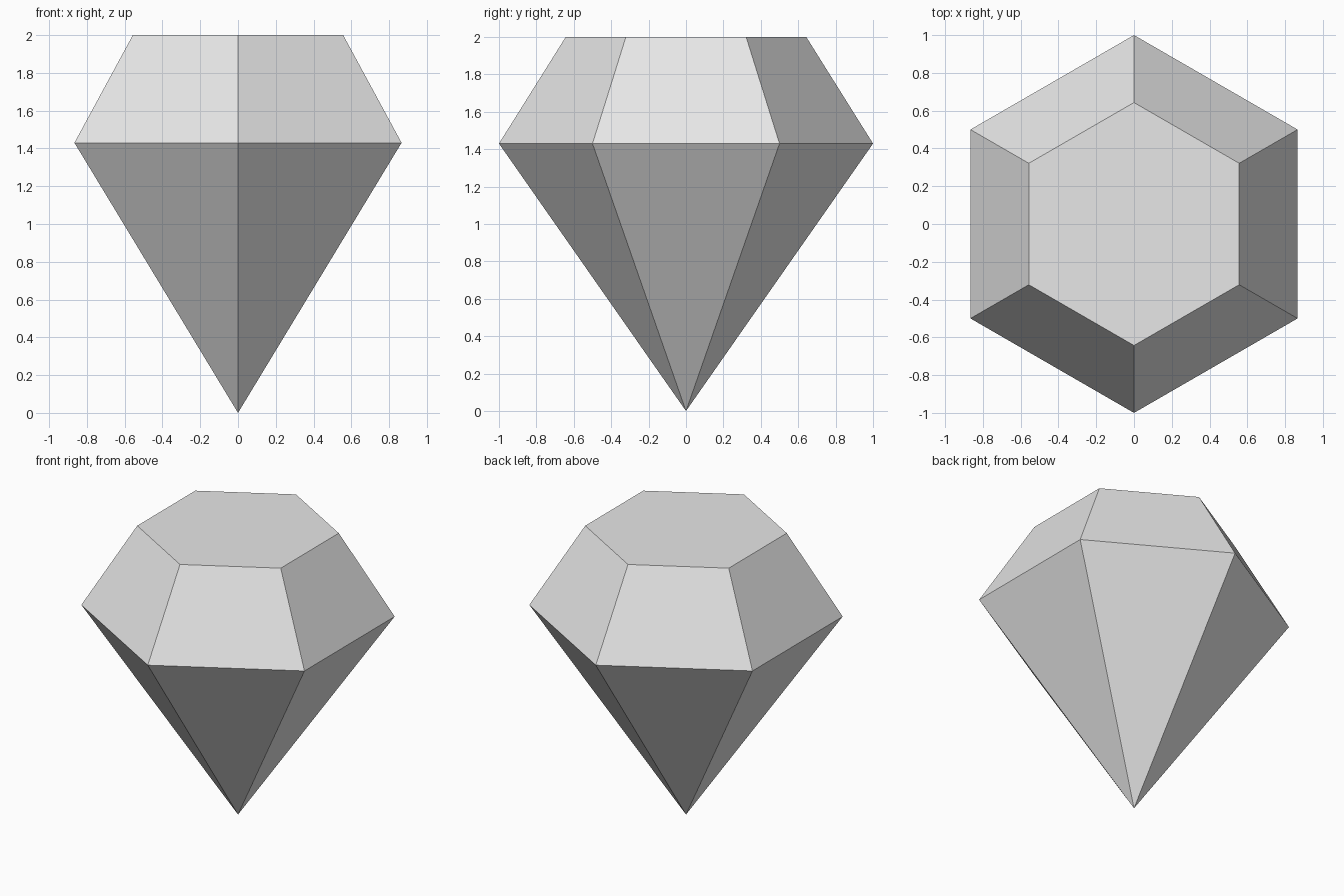
import bpy
import bmesh
from math import sin, cos, tau

cube = bpy.data.objects.get("Cube")
if cube:
    bpy.data.objects.remove(cube, do_unlink=True)

SIDES = 6
GIRDLE_RADIUS, GIRDLE_Z = 1.0, 1.43
TABLE_RADIUS, TABLE_Z = 0.643, 2.0

# Material
grey = bpy.data.materials.new("gem grey")
grey.use_nodes = True
color = (0.8, 0.8, 0.8, 1.0)
grey.diffuse_color = color
grey.node_tree.nodes["Principled BSDF"].inputs["Base Color"].default_value = color

bm = bmesh.new()


def ring(radius, z):
    """Hexagon of vertices with corners on the y axis."""
    angles = [tau * (i / SIDES + 0.25) for i in range(SIDES)]
    return [bm.verts.new((radius * cos(a), radius * sin(a), z)) for a in angles]


# Pointed pavilion, sloping crown and flat table
tip = bm.verts.new((0, 0, 0))
girdle = ring(GIRDLE_RADIUS, GIRDLE_Z)
table = ring(TABLE_RADIUS, TABLE_Z)
for i in range(SIDES):
    j = (i + 1) % SIDES
    bm.faces.new((tip, girdle[j], girdle[i]))
    bm.faces.new((girdle[i], girdle[j], table[j], table[i]))
bm.faces.new(table)
bmesh.ops.recalc_face_normals(bm, faces=bm.faces)

mesh = bpy.data.meshes.new("gem")
bm.to_mesh(mesh)
bm.free()
mesh.materials.append(grey)
gem = bpy.data.objects.new("gem", mesh)
bpy.context.collection.objects.link(gem)
